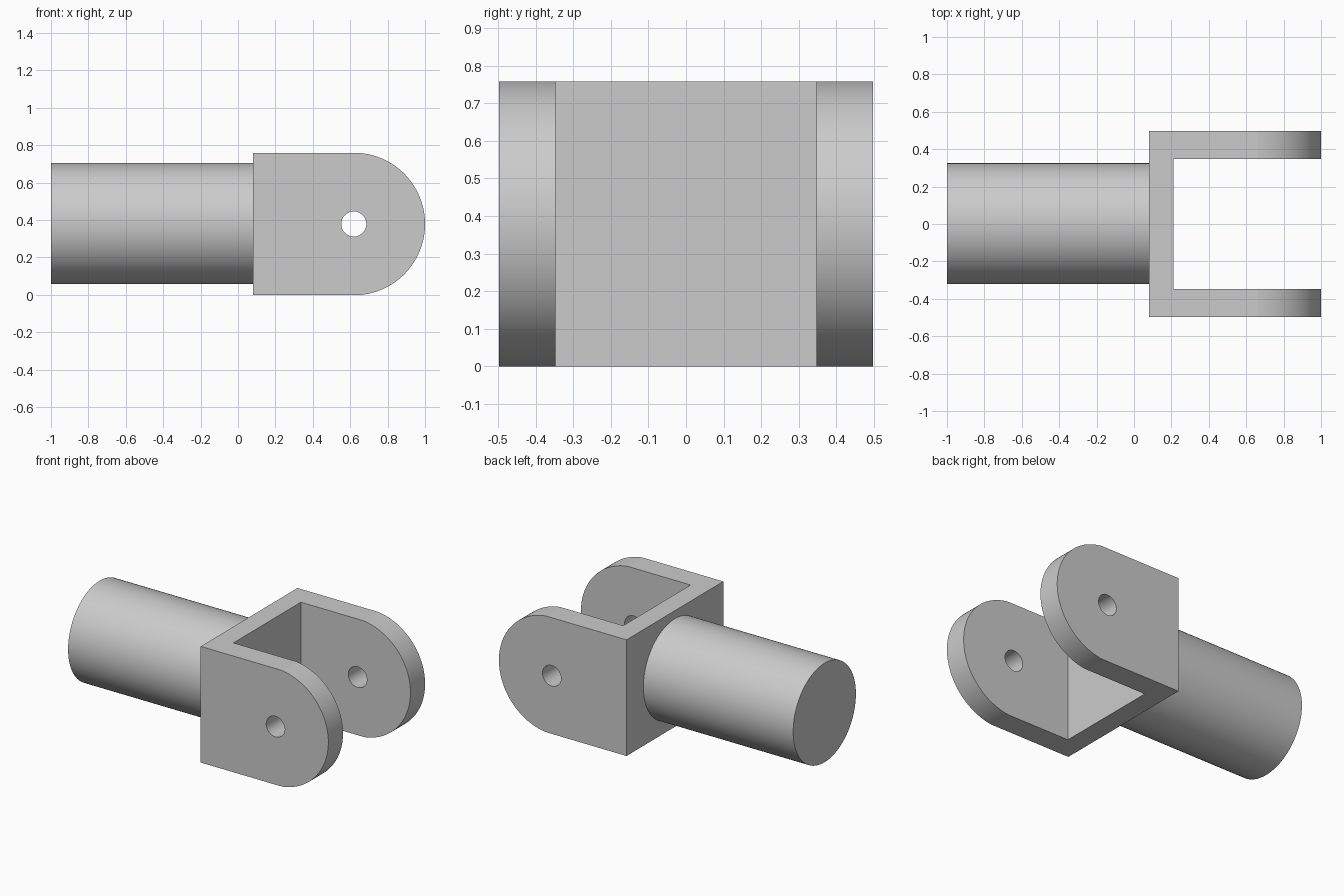
import bpy, bmesh
from math import asin, cos, sin, pi, radians
from mathutils import Vector

if "Cube" in bpy.data.objects:
    bpy.data.objects.remove(bpy.data.objects["Cube"])

HEIGHT = 0.757
MID = HEIGHT / 2
PIN_X = 0.619
NOSE_R = 1 - PIN_X

grey = bpy.data.materials.new("plain_grey")
grey.use_nodes = True
colour = (0.6, 0.6, 0.6, 1)
grey.diffuse_color = colour
grey.node_tree.nodes["Principled BSDF"].inputs["Base Color"].default_value = colour


def prism(name, outline, direction):
    """Solid made by sweeping a flat outline along a direction."""
    bm = bmesh.new()
    face = bm.faces.new([bm.verts.new(p) for p in outline])
    swept = bmesh.ops.extrude_face_region(bm, geom=[face])["geom"]
    verts = [g for g in swept if isinstance(g, bmesh.types.BMVert)]
    bmesh.ops.translate(bm, verts=verts, vec=Vector(direction))
    bmesh.ops.recalc_face_normals(bm, faces=bm.faces)
    mesh = bpy.data.meshes.new(name)
    bm.to_mesh(mesh)
    bm.free()
    mesh.materials.append(grey)
    obj = bpy.data.objects.new(name, mesh)
    bpy.context.collection.objects.link(obj)
    return obj


def cut(obj, cutter, operation):
    """Apply a boolean and discard the cutter."""
    cutter.hide_render = True
    mod = obj.modifiers.new(operation, 'BOOLEAN')
    mod.operation = operation
    mod.solver = 'EXACT'
    mod.object = cutter
    bpy.context.view_layer.objects.active = obj
    bpy.ops.object.modifier_apply(modifier=mod.name)
    bpy.data.objects.remove(cutter)


def smooth(obj):
    obj.data.polygons.foreach_set("use_smooth", [True] * len(obj.data.polygons))
    obj.data.set_sharp_from_angle(angle=radians(4.5))


def circle(radius, count):
    return [(radius * cos(2 * pi * i / count), radius * sin(2 * pi * i / count))
            for i in range(count)]


# Fork: U-shaped plan, trimmed to the rounded side outline
half_plan = [(0.08, 0.498), (1.1, 0.498), (1.1, 0.347), (0.21, 0.347)]
plan = half_plan + [(x, -y) for x, y in reversed(half_plan)]
fork = prism("fork", [(x, y, -0.1) for x, y in plan], (0, 0, 1))

end = asin(MID / NOSE_R)
angles = [-end + 2 * end * i / 72 for i in range(73)]
side = [(0, HEIGHT), (0, 0)]
side += [(PIN_X + NOSE_R * cos(a), MID + NOSE_R * sin(a)) for a in angles]
trim = prism("side_trim", [(x, -0.7, z) for x, z in side], (0, 1.4, 0))
cut(fork, trim, 'INTERSECT')

# Pin hole through both arms
hole = [(PIN_X + u, -0.7, MID + v) for u, v in circle(0.067, 96)]
cut(fork, prism("pin_hole", hole, (0, 1.4, 0)), 'DIFFERENCE')
smooth(fork)

# Round shank, seated slightly into the back plate
shank = prism("shank", [(-1, u + 0.002, MID + 0.003 + v) for u, v in circle(0.323, 128)],
              (1.1, 0, 0))
smooth(shank)
